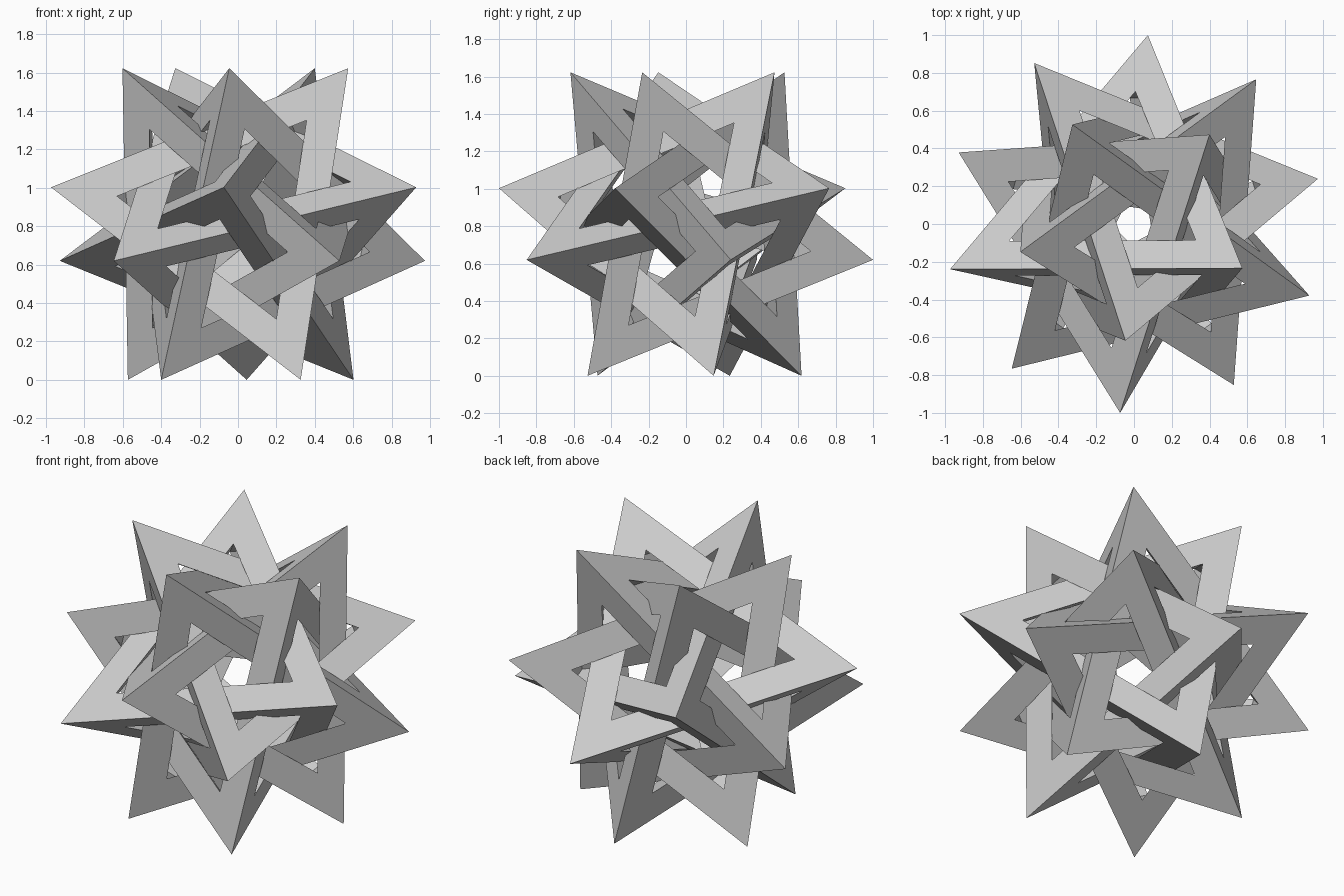
import bpy
import bmesh
import math
from itertools import combinations
from mathutils import Vector

cube = bpy.data.objects.get("Cube")
if cube:
    bpy.data.objects.remove(cube)

# Plain grey material
grey = bpy.data.materials.new("plain_grey")
grey.use_nodes = True
colour = (0.6, 0.6, 0.6, 1)
grey.diffuse_color = colour
grey.node_tree.nodes["Principled BSDF"].inputs["Base Color"].default_value = colour

# Corner rings: the tetrahedra share the corners of a dodecahedron
RADIUS = 1.0208
HIGH, LOW = 0.7947 * RADIUS, 0.1876 * RADIUS
NARROW, WIDE = 0.607 * RADIUS, 0.9822 * RADIUS
START = -22.2      # heading of the first top corner
STRUT = 0.362      # window corner, as a share of corner-to-face-centre


def ring_point(radius, degrees, height):
    a = math.radians(START + degrees)
    return Vector((radius * math.cos(a), radius * math.sin(a), height))


def frame_mesh():
    """Open tetrahedron made of six solid triangular struts."""
    points = [ring_point(NARROW, 0, HIGH), ring_point(WIDE, -144, LOW),
              ring_point(WIDE, 108, -LOW), ring_point(NARROW, -36, -HIGH)]
    ids = range(len(points))
    bm = bmesh.new()
    tip = [bm.verts.new(p) for p in points]

    # Window corners, keyed by the nearest tip and the tip opposite the face
    win = {}
    for opposite in ids:
        face = [i for i in ids if i != opposite]
        centre = sum((points[i] for i in face), Vector()) / len(face)
        for i in face:
            win[i, opposite] = bm.verts.new(points[i].lerp(centre, STRUT))

    # Two outer sides and one inner side for each strut
    for i, j in combinations(ids, 2):
        k, m = [n for n in ids if n not in (i, j)]
        for side in (k, m):
            bm.faces.new((tip[i], tip[j], win[j, side], win[i, side]))
        bm.faces.new((win[i, k], win[j, k], win[j, m], win[i, m]))

    # Inner triangle behind each tip
    for i in ids:
        bm.faces.new([win[i, j] for j in ids if j != i])

    bmesh.ops.recalc_face_normals(bm, faces=bm.faces)
    mesh = bpy.data.meshes.new("tetrahedron_frame")
    bm.to_mesh(mesh)
    bm.free()
    mesh.materials.append(grey)
    return mesh


# Five interlocked frames, turned evenly about the vertical axis
mesh = frame_mesh()
for n in range(5):
    frame = bpy.data.objects.new(f"tetrahedron_frame_{n + 1}", mesh)
    frame.location.z = HIGH
    frame.rotation_euler.z = math.radians(72 * n)
    bpy.context.collection.objects.link(frame)
